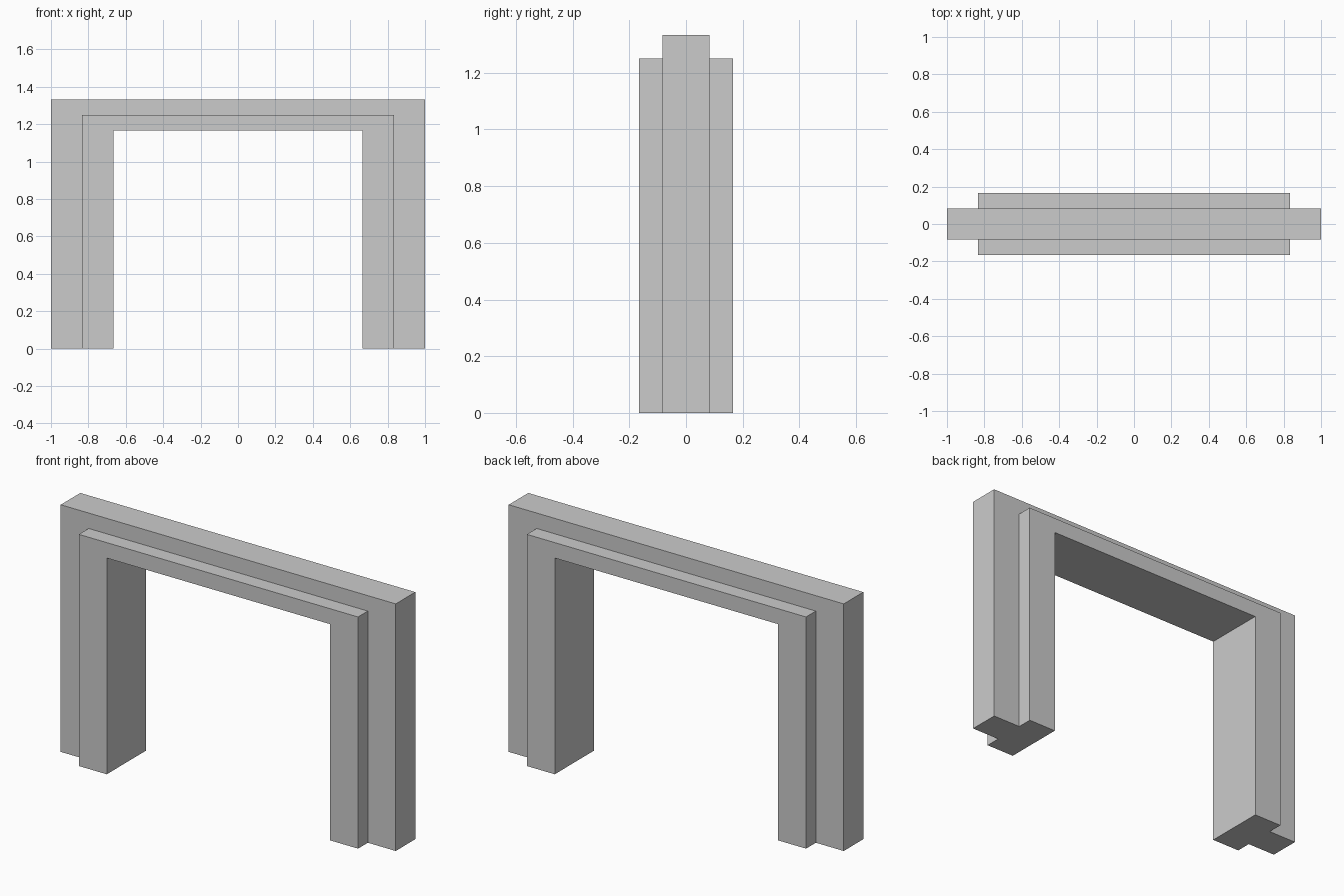
import bpy, bmesh

if "Cube" in bpy.data.objects:
    bpy.data.objects.remove(bpy.data.objects["Cube"])

# Opening size, and how far the frame reaches beyond it at the sides and top
OPEN_X, OPEN_Z = 2 / 3, 7 / 6
SIDE, TOP = 1 / 3, 1 / 6
CORE, TRIM = 1 / 12, 1 / 6      # half depths of the core and the raised inner trim

# Stepped cross-section: (0 = opening edge .. 1 = outer edge, depth y)
half = [(0, -TRIM), (0.5, -TRIM), (0.5, -CORE), (1, -CORE)]
profile = half + [(t, -y) for t, y in reversed(half)]


def ring(bm, side, at_top):
    """Cross-section at a foot or at a mitred top corner."""
    return [bm.verts.new((side * (OPEN_X + SIDE * t),
                          y,
                          OPEN_Z + TOP * t if at_top else 0))
            for t, y in profile]


# Door frame: the section swept up one post, across the lintel and down the other
bm = bmesh.new()
rings = [ring(bm, s, top) for s, top in ((-1, False), (-1, True), (1, True), (1, False))]
n = len(profile)
for a, b in zip(rings, rings[1:]):
    for i in range(n):
        j = (i + 1) % n
        bm.faces.new((a[i], a[j], b[j], b[i]))

# Feet
bm.faces.new(rings[0])
bm.faces.new(rings[-1])
bmesh.ops.recalc_face_normals(bm, faces=bm.faces)

mesh = bpy.data.meshes.new("door_frame")
bm.to_mesh(mesh)
bm.free()
bpy.context.collection.objects.link(bpy.data.objects.new("door_frame", mesh))
